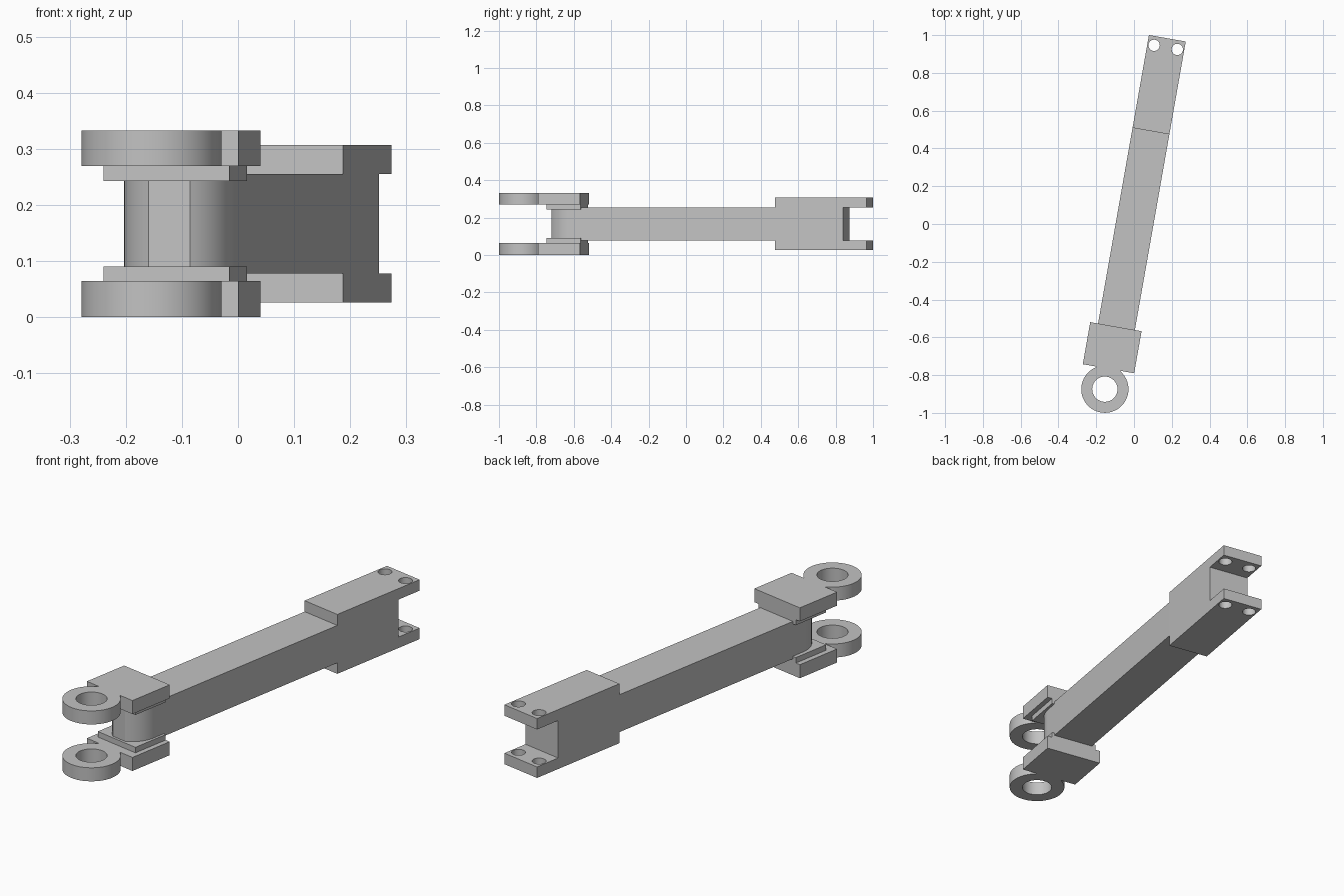
import bpy, bmesh, math

cube = bpy.data.objects.get("Cube")
if cube:
    bpy.data.objects.remove(cube, do_unlink=True)

HEIGHT = 0.333                 # overall height, parts mirror about half of it
TURN = math.radians(-10)       # the arm lies slightly turned in plan

grey = bpy.data.materials.new("plain grey")
grey.use_nodes = True
colour = (0.54, 0.54, 0.54, 1)
grey.diffuse_color = colour
grey.node_tree.nodes["Principled BSDF"].inputs["Base Color"].default_value = colour


def arc(cx, cy, r, start, end, n):
    """Points on an arc, angles in degrees."""
    angles = [math.radians(start + (end - start) * i / n) for i in range(n + 1)]
    return [(cx + r * math.cos(a), cy + r * math.sin(a)) for a in angles]


def circle(cx, cy, r, n=40):
    return arc(cx, cy, r, 0, 360, n)[:-1]


def rect(x0, x1, y0, y1):
    return [(x0, y0), (x1, y0), (x1, y1), (x0, y1)]


def prism(name, loops, z0, z1):
    """Extrude an outline, with optional hole loops, from z0 to z1."""
    bm = bmesh.new()
    edges = []
    for loop in loops:
        vs = [bm.verts.new((x, y, z0)) for x, y in loop]
        edges += [bm.edges.new((vs[i - 1], vs[i])) for i in range(len(vs))]
    bmesh.ops.triangle_fill(bm, edges=edges, use_beauty=True)
    top = bmesh.ops.extrude_face_region(bm, geom=bm.faces[:], use_keep_orig=True)["geom"]
    moved = [g for g in top if isinstance(g, bmesh.types.BMVert)]
    bmesh.ops.translate(bm, vec=(0, 0, z1 - z0), verts=moved)
    bmesh.ops.recalc_face_normals(bm, faces=bm.faces[:])
    mesh = bpy.data.meshes.new(name)
    bm.to_mesh(mesh)
    bm.free()
    mesh.materials.append(grey)
    mesh.shade_smooth()
    mesh.set_sharp_from_angle(angle=math.radians(30))
    ob = bpy.data.objects.new(name, mesh)
    ob.rotation_euler.z = TURN
    bpy.context.collection.objects.link(ob)
    return ob


def mirrored_pair(name, loops, z0, z1):
    prism("lower_" + name, loops, z0, z1)
    prism("upper_" + name, loops, HEIGHT - z1, HEIGHT - z0)


# Main beam, its nose rounded on both flanks towards a narrow flat
mid, half, nose_half = 0.003, 0.099, 0.0375
nose_y, round_y = -0.724, -0.612
drop, run = half - nose_half, round_y - nose_y
radius = (drop ** 2 + run ** 2) / (2 * drop)
sweep = math.degrees(math.asin(run / radius))
flank = arc(half - radius, round_y, radius, -sweep, 0, 12)
beam = [(mid + x, y) for x, y in flank]
beam += [(mid + half, 0.871), (mid - half, 0.871)]
beam += [(mid - x, y) for x, y in reversed(flank)]
prism("beam", [beam], 0.078, HEIGHT - 0.078)

# Fork flanges at the rear, each with two bolt holes
flange = [rect(mid - half, mid + half, 0.5, 0.999)]
flange += [circle(mid + s * 0.0625, 0.95, 0.03, 32) for s in (-1, 1)]
mirrored_pair("fork_flange", flange, 0.026, 0.078)

# Thin spacer plates clamping the nose
mirrored_pair("spacer_plate", [rect(-0.114, 0.114, -0.736, -0.552)], 0.064, 0.09)

# Hinge plates with a short neck and a ring eye
eye_y, eye_r, neck = -0.888, 0.125, 0.066
gap = math.degrees(math.asin(neck / eye_r))
hinge = [(0.138, -0.552), (-0.138, -0.552), (-0.138, -0.778), (-neck, -0.778)]
hinge += arc(0, eye_y, eye_r, 90 + gap, 450 - gap, 56)
hinge += [(neck, -0.778), (0.138, -0.778)]
mirrored_pair("hinge_plate", [hinge, circle(0, eye_y, 0.067)], 0, 0.064)
